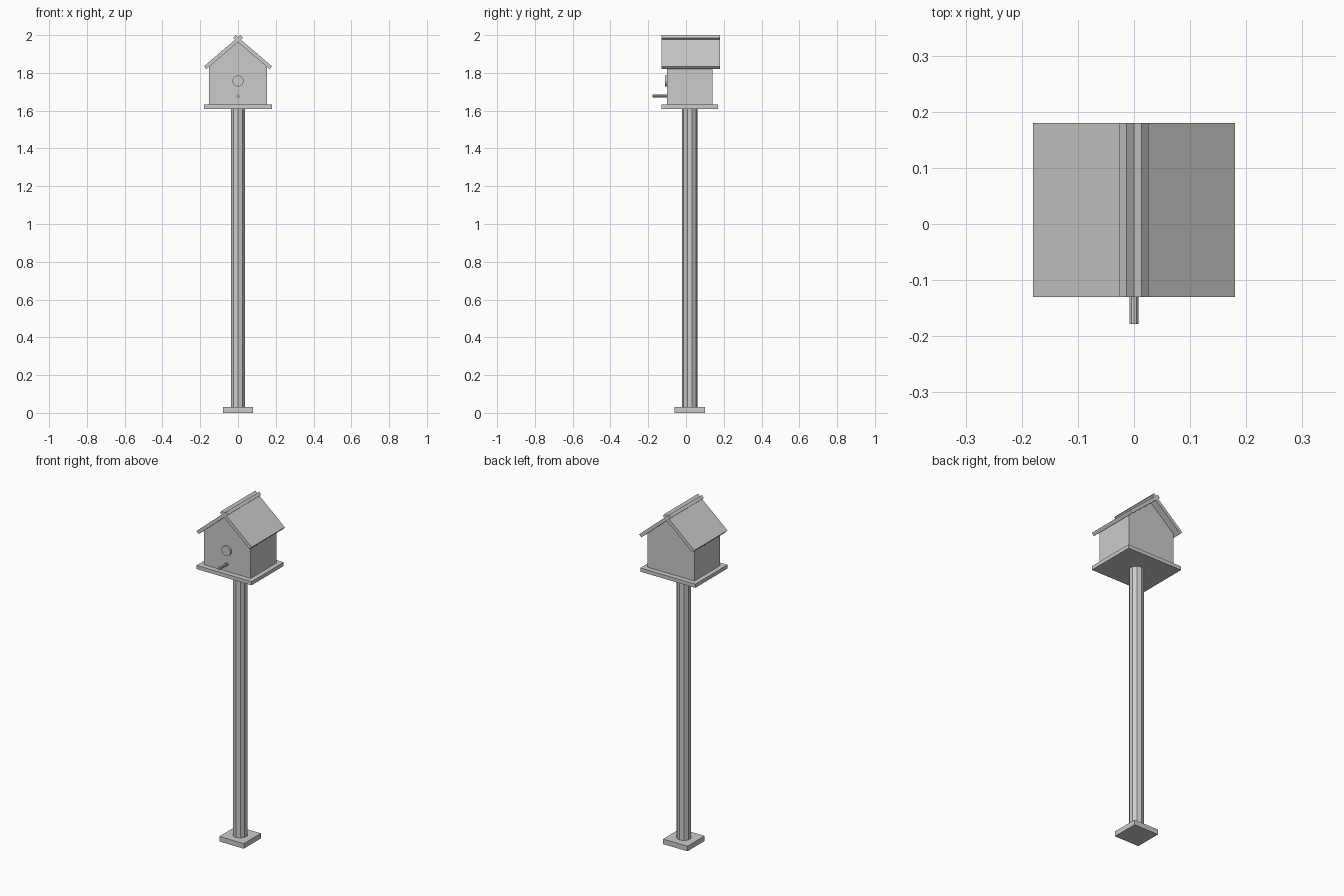
import bpy, bmesh, math
from mathutils import Matrix, Vector

cube = bpy.data.objects.get("Cube")
if cube:
    bpy.data.objects.remove(cube, do_unlink=True)

GREY = (0.6, 0.6, 0.6, 1.0)
mat = bpy.data.materials.new("plain grey")
mat.use_nodes = True
mat.diffuse_color = GREY
mat.node_tree.nodes["Principled BSDF"].inputs["Base Color"].default_value = GREY

CENTRE_Y = 0.02


def finish(name, bm):
    bmesh.ops.recalc_face_normals(bm, faces=bm.faces)
    mesh = bpy.data.meshes.new(name)
    bm.to_mesh(mesh)
    bm.free()
    mesh.materials.append(mat)
    obj = bpy.data.objects.new(name, mesh)
    bpy.context.collection.objects.link(obj)
    return obj


def slab(name, half_x, half_y, z0, z1):
    bm = bmesh.new()
    bmesh.ops.create_cube(bm, size=1, matrix=Matrix.Translation((0, CENTRE_Y, (z0 + z1) / 2))
                          @ Matrix.Diagonal((2 * half_x, 2 * half_y, z1 - z0, 1)))
    return finish(name, bm)


def rod(name, start, end, radius, sides):
    # Cylinder between two points, with a corner facing the front
    start, end = Vector(start), Vector(end)
    axis = end - start
    turn = axis.to_track_quat('Z', 'Y').to_matrix().to_4x4()
    bm = bmesh.new()
    bmesh.ops.create_cone(bm, cap_ends=True, segments=sides, radius1=radius, radius2=radius,
                          depth=axis.length, matrix=Matrix.Translation((start + end) / 2) @ turn)
    return finish(name, bm)


def extrude_profile(name, points, y0, y1):
    bm = bmesh.new()
    face = bm.faces.new([bm.verts.new((x, y0, z)) for x, z in points])
    side = bmesh.ops.extrude_face_region(bm, geom=[face])
    verts = [v for v in side["geom"] if isinstance(v, bmesh.types.BMVert)]
    bmesh.ops.translate(bm, verts=verts, vec=(0, y1 - y0, 0))
    return finish(name, bm)


# Post with its foot and platform
slab("foot", 0.08, 0.08, 0, 0.03)
rod("post", (0, CENTRE_Y, 0.03), (0, CENTRE_Y, 1.61), 0.04, 10)
slab("platform", 0.18, 0.15, 1.61, 1.632)

# House body with gabled ends
extrude_profile("house_body", [(-0.153, 1.632), (0.153, 1.632), (0.153, 1.833),
                               (0, 1.964), (-0.153, 1.833)], -0.1, 0.14)

# Two roof boards that cross at the ridge
slope = math.radians(40.5)
along = Vector((math.cos(slope), math.sin(slope)))
down = Vector((math.sin(slope), -math.cos(slope))) * 0.02
top = Vector((0.013, 2.0))
eave = top - along * 0.254
board = [eave, top, top + down, eave + down]
for name, side in (("right_roof", 1), ("left_roof", -1)):
    extrude_profile(name, [(side * p.x, p.y) for p in board], -0.13, 0.18)

# Entrance disc and perch
rod("entrance_disc", (0, -0.09, 1.757), (0, -0.112, 1.757), 0.029, 20)
rod("perch", (0, -0.09, 1.677), (0, -0.178, 1.677), 0.008, 10)
